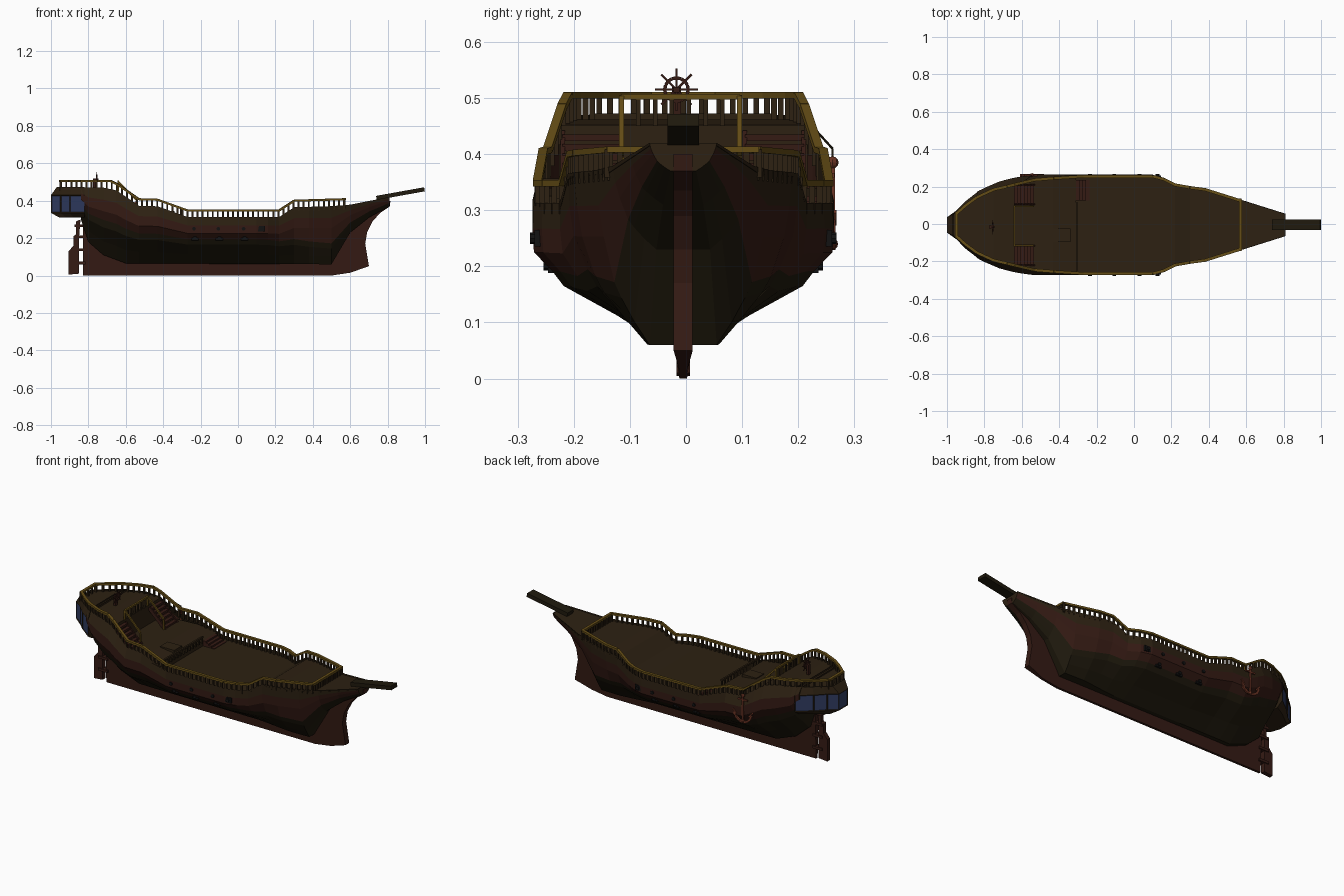
import bpy, bmesh, math
from mathutils import Vector, Matrix

if "Cube" in bpy.data.objects:
    bpy.data.objects.remove(bpy.data.objects["Cube"])

Y0 = -0.005  # hull centreline


def mat(name, r, g, b):
    m = bpy.data.materials.new(name)
    m.diffuse_color = (r, g, b, 1)
    m.use_nodes = True
    m.node_tree.nodes["Principled BSDF"].inputs["Base Color"].default_value = m.diffuse_color
    return m


BROWN = mat("brown_wood", .026, .015, .006)
DARK = mat("dark_wood", .014, .010, .004)
RED = mat("red_wood", .036, .011, .007)
GOLD = mat("gold_trim", .13, .075, .008)
BLUE = mat("window_glass", .03, .045, .12)
RUST = mat("rusty_iron", .15, .035, .018)
IRON = mat("black_iron", .006, .006, .006)


def finish(name, bm, *mats, fix=True):
    if fix:
        bmesh.ops.recalc_face_normals(bm, faces=bm.faces[:])
    me = bpy.data.meshes.new(name)
    bm.to_mesh(me)
    bm.free()
    for m in mats:
        me.materials.append(m)
    ob = bpy.data.objects.new(name, me)
    ob.location.y = Y0
    bpy.context.collection.objects.link(ob)
    return ob


def L(t, x):
    if x <= t[0][0]:
        return t[0][1]
    for (a, u), (b, v) in zip(t, t[1:]):
        if x <= b:
            return u + (v - u) * (x - a) / (b - a)
    return t[-1][1]


def bar(bm, p, q, w, h):
    p, q = Vector(p), Vector(q)
    d = q - p
    M = (Matrix.Translation((p + q) / 2) @ d.to_track_quat('X', 'Z').to_matrix().to_4x4()
         @ Matrix.Diagonal((d.length, w, h, 1)))
    bmesh.ops.create_cube(bm, size=1, matrix=M)


def box(bm, x0, x1, y0, y1, z0, z1):
    M = Matrix.Translation(((x0 + x1) / 2, (y0 + y1) / 2, (z0 + z1) / 2))
    bmesh.ops.create_cube(bm, size=1, matrix=M @ Matrix.Diagonal((x1 - x0, y1 - y0, z1 - z0, 1)))


def ball(bm, c, r):
    bmesh.ops.create_uvsphere(bm, u_segments=8, v_segments=6, radius=r, matrix=Matrix.Translation(c))


def loft(bm, rings, band):
    vs = [[bm.verts.new(p) for p in r] for r in rings]
    n = len(rings[0])
    for a, b in zip(vs, vs[1:]):
        for j in range(n - 1):
            f = bm.faces.new((a[j], a[j + 1], b[j + 1], b[j]))
            f.material_index = band(min(j, n - 2 - j))
    return vs


def prism(name, pts, half, m, taper=0):
    bm = bmesh.new()
    rows = [[bm.verts.new((x, s * half * (.4 if z < taper else 1), z)) for x, z in pts] for s in (-1, 1)]
    bm.faces.new(rows[0])
    bm.faces.new(rows[1])
    for i in range(len(pts)):
        k = (i + 1) % len(pts)
        bm.faces.new((rows[0][i], rows[0][k], rows[1][k], rows[1][i]))
    return finish(name, bm, m)


# plan half-width, tumblehome, rail height and bottom line along the length
WIDTH = [(-1, .04), (-.95, .075), (-.9, .125), (-.84, .175), (-.75, .222), (-.65, .248), (-.55, .266),
         (.1, .266), (.16, .25), (.23, .215), (.38, .195), (.81, .06)]
TUMBLE = [(-.66, .88), (-.53, .93), (-.3, 1)]
RAIL = [(-.95, .505), (-.68, .505), (-.64, .485), (-.53, .408), (-.43, .405), (-.27, .348), (.22, .348),
        (.3, .4), (.57, .408), (.81, .455)]
BOTTOM = [(-.84, .30), (-.8, .18), (-.72, .11), (-.6, .065), (.5, .06), (.6, .23), (.7, .31), (.81, .37)]
MID = [(.15, 0), (.44, .2), (.8, .41), (.88, .52), (1, .65), (1.01, .82), (1, 1)]
BOW = [(.38, 0), (.55, .13), (.7, .27), (.78, .36), (.9, .62), (.96, .8), (1, 1)]


def top_w(x):
    return L(WIDTH, x) * L(TUMBLE, x)


def sheer(x):
    return L(RAIL, x) - .035


# hull
bm = bmesh.new()
rings = []
for x in (-.84, -.8, -.72, -.65, -.6, -.53, -.43, -.27, .1, .16, .22, .3, .38, .5, .6, .7, .81):
    t = min(max((x - .15) / .3, 0), 1)
    half = []
    for i, ((a, b), (c, d)) in enumerate(zip(MID, BOW)):
        f = a + (c - a) * t
        if i == 6:
            f *= L(TUMBLE, x)
        zf = b + (d - b) * t
        half.append((f * L(WIDTH, x), L(BOTTOM, x) + zf * (sheer(x) - L(BOTTOM, x))))
    rings.append([(x, -w, z) for w, z in half[::-1]] + [(x, w, z) for w, z in half])
vs = loft(bm, rings, lambda k: 0 if k == 0 else 1 if k < 3 else 2)
bm.faces.new(vs[0])
bm.faces.new(vs[-1])
finish("hull", bm, BROWN, RED, DARK)

# stern gallery with framed windows
bm = bmesh.new()
rings = []
for x in (-1, -.95, -.9, -.82):
    r = []
    for f, z, k in ((.88, .472, .83), (1, .43, 1), (1, .335, 1), (.8, .31, .75)):
        xx = -.82 + (x + .82) * k
        r.append((xx, -L(WIDTH, xx) * f * 1.02, z))
    rings.append(r + [(p, -q, z) for p, q, z in r[::-1]])
vs = loft(bm, rings, lambda k: 1 if k == 1 else 0)
for j in range(3):
    f = bm.faces.new((vs[0][j], vs[0][j + 1], vs[0][6 - j], vs[0][7 - j]))
    f.material_index = 1 if j == 1 else 0
bm.faces.new(vs[-1])
bmesh.ops.recalc_face_normals(bm, faces=bm.faces[:])
glass = [f for f in bm.faces if f.material_index == 1]
for f in bmesh.ops.inset_individual(bm, faces=glass, thickness=.006, depth=-.003)["faces"]:
    f.material_index = 0
finish("stern_gallery", bm, BROWN, BLUE)

# stepped decks
bm = bmesh.new()
line = [(-.965, .462), (-.9, .462), (-.84, .462), (-.75, .462), (-.64, .452), (-.64, .34), (-.55, .34), (-.43, .34),
        (-.31, .325), (-.31, .295), (.1, .295), (.22, .3), (.3, .355), (.38, .36), (.57, .365), (.81, .415)]
loft(bm, [[(x, -top_w(x), z), (x, top_w(x), z)] for x, z in line], lambda k: 0)
box(bm, -.43, -.34, -.09, -.02, .325, .345)
finish("decks_and_hatch", bm, BROWN)

# keel, stem and rudder
prism("keel_and_stem", [(-.83, 0), (-.83, .3), (-.75, .3), (-.72, .15), (-.5, .07), (.48, .07), (.57, .25), (.72, .36),
                        (.815, .40), (.812, .37), (.76, .335), (.72, .29), (.69, .23), (.68, .17), (.70, .05),
                        (.6, .015), (.5, 0)], .017, RED, .03)
prism("rudder", [(-.905, .005), (-.905, .13), (-.88, .16), (-.88, .21), (-.865, .22), (-.865, .29), (-.842, .3),
                 (-.85, .2), (-.85, .01)], .012, RED)
bm = bmesh.new()
for z in (.06, .13, .2, .26):
    box(bm, -.875, -.815, -.018, .018, z, z + .014)
finish("rudder_hinges", bm, RED)

# bowsprit
bm = bmesh.new()
bar(bm, (.74, 0, .415), (.997, 0, .461), .056, .022)
finish("bowsprit", bm, DARK)

# gold rails around the ship, with balusters
rail, posts = bmesh.new(), bmesh.new()
xs = (-.95, -.9, -.84, -.75, -.68, -.64, -.53, -.43, -.27, .1, .16, .22, .3, .38, .57)
for s in (-1, 1):
    pts = [(x, s * (top_w(x) - .006), L(RAIL, x)) for x in xs]
    for p, q in zip(pts, pts[1:]):
        bar(rail, p, q, .016, .011)
    x = -.945
    while x < .57:
        y = s * (top_w(x) - .006)
        bar(posts, (x, y, sheer(x) - .02), (x, y, L(RAIL, x)), .01, .01)
        x += .027
for x in (-.95, .57):
    w, z = top_w(x), L(RAIL, x)
    bar(rail, (x, -w, z), (x, w, z), .016, .011)
    for i in range(13 if x > 0 else 5):
        y = -w + 2 * w * i / (12 if x > 0 else 4)
        bar(posts, (x, y, z - .05), (x, y, z), .01, .01)

# poop-front rail with stair handrails, and low quarterdeck rail
bar(rail, (-.64, -.11, .502), (-.64, .10, .502), .01, .01)
for y in (-.11, .10):
    bar(rail, (-.64, y, .502), (-.54, y, .40), .009, .009)
    for x, z in ((-.64, .45), (-.54, .34)):
        bar(rail, (x, y, z), (x, y, z + .055), .009, .009)
for i in range(1, 7):
    bar(posts, (-.64, -.11 + .03 * i, .45), (-.64, -.11 + .03 * i, .50), .008, .008)
bar(posts, (-.305, -.255, .352), (-.305, .12, .352), .01, .01)
for i in range(14):
    bar(posts, (-.305, -.25 + i * .028, .32), (-.305, -.25 + i * .028, .352), .008, .008)
finish("gold_rails", rail, GOLD)
finish("balusters", posts, BROWN)

# stairs
bm = bmesh.new()
for s in (-1, 1):
    for i in range(6):
        x, z = -.64 + i * .017, .435 - i * .017
        box(bm, x, x + .02, min(s * .11, s * .215), max(s * .11, s * .215), z - .012, z)
    for y in (.11, .215):
        bar(bm, (-.64, s * y, .435), (-.535, s * y, .335), .008, .02)
for i in range(4):
    x, z = -.31 + i * .018, .325 - i * .009
    box(bm, x, x + .018, .13, .24, .29, z)
finish("stairs", bm, RED)

# steering wheel
bm = bmesh.new()
c = Vector((-.755, -.012, .515))
N = 16
for i in range(N):
    a, b = [2 * math.pi * k / N for k in (i, i + 1)]
    bar(bm, c + .021 * Vector((0, math.cos(a), math.sin(a))), c + .021 * Vector((0, math.cos(b), math.sin(b))), .006, .006)
for i in range(8):
    a = math.pi * i / 4
    bar(bm, c, c + .038 * Vector((0, math.cos(a), math.sin(a))), .004, .004)
bar(bm, c - Vector((.01, 0, 0)), c + Vector((.008, 0, 0)), .01, .01)
bar(bm, (-.768, -.012, .455), (-.768, -.012, .52), .016, .014)
finish("steering_wheel", bm, RED)

# cannons in framed gun ports, two levels each side
bm = bmesh.new()
for s in (-1, 1):
    for z, y, places in ((.25, .256, (-.235, -.105, .03, .125)), (.203, .232, (-.23, -.1, .035))):
        for x in places:
            bar(bm, (x, s * (y - .02), z), (x, s * (y + .009), z), .038, .03)
            M = Matrix.Translation((x, s * y, z)) @ Matrix.Rotation(math.pi / 2, 4, 'X')
            bmesh.ops.create_cone(bm, cap_ends=True, segments=8, radius1=.01, radius2=.01, depth=.034, matrix=M)
finish("cannons", bm, IRON)

# anchor hung on one side with its rope
bm = bmesh.new()
ax, ay = -.545, .266
bar(bm, (ax, ay, .24), (ax, ay, .39), .009, .009)
bar(bm, (ax - .03, ay, .362), (ax + .03, ay, .362), .008, .008)
ball(bm, (ax, ay, .385), .011)
arc = [(ax + .055 * math.sin(t), ay, .29 - .055 * math.cos(t)) for t in [math.pi * .45 * k / 4 for k in range(-4, 5)]]
for p, q in zip(arc, arc[1:]):
    bar(bm, p, q, .01, .012)
for s, p in ((-1, arc[0]), (1, arc[-1])):
    bar(bm, (p[0] - s * .014, ay, p[2] - .006), (p[0] + s * .006, ay, p[2] + .016), .014, .008)
ball(bm, (ax, ay, .24), .01)
finish("anchor", bm, RUST)
bm = bmesh.new()
bar(bm, (ax, ay, .395), (ax, ay, .41), .003, .003)
bar(bm, (ax, ay, .41), (-.6, .225, .455), .003, .003)
finish("anchor_rope", bm, DARK)
